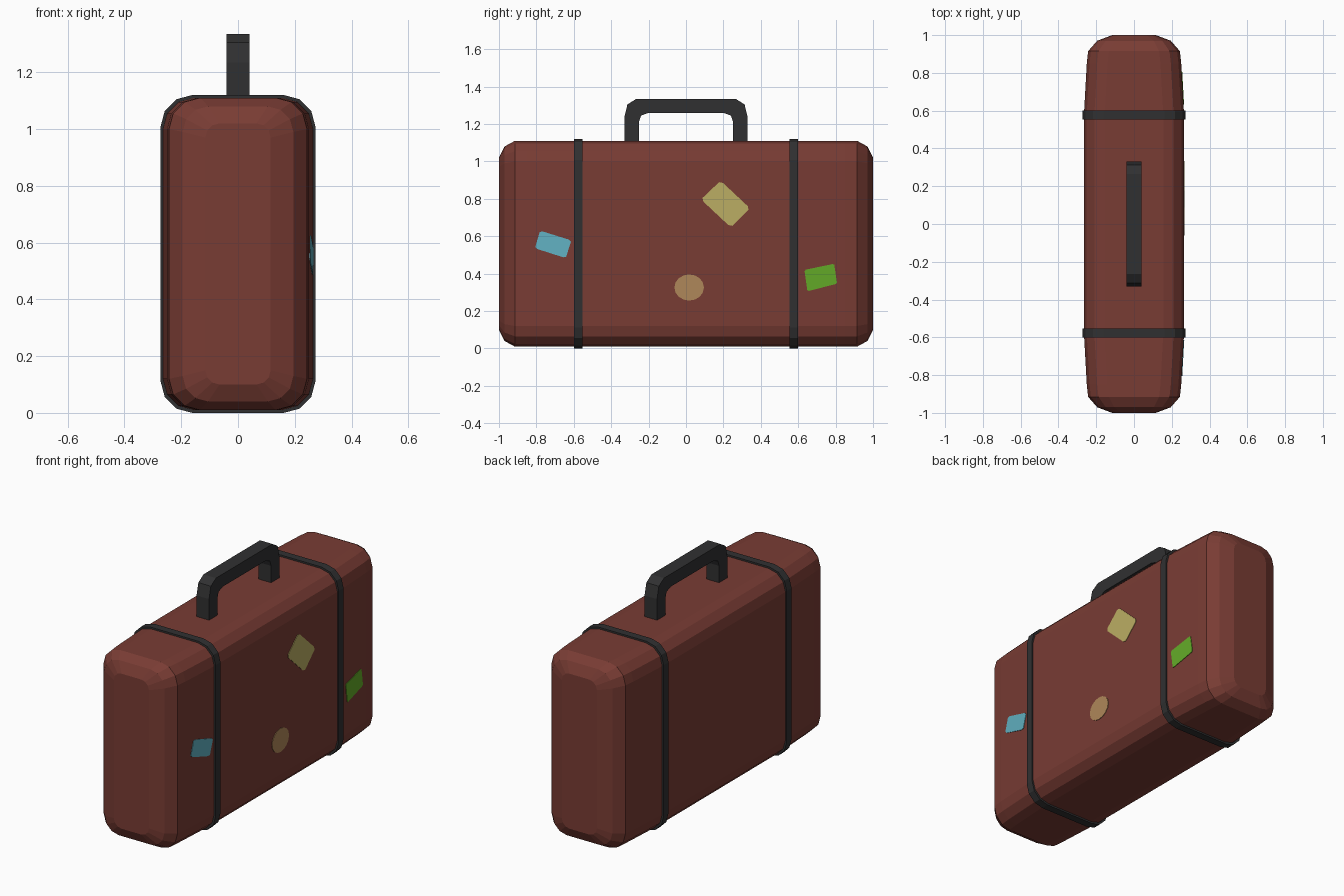
import bpy, bmesh, math

if "Cube" in bpy.data.objects:
    bpy.data.objects.remove(bpy.data.objects["Cube"])


def material(name, rgb):
    m = bpy.data.materials.new(name)
    m.diffuse_color = (*rgb, 1)
    m.use_nodes = True
    m.node_tree.nodes["Principled BSDF"].inputs["Base Color"].default_value = m.diffuse_color
    return m


LEATHER = material("brown_leather", (0.19, 0.045, 0.034))
BLACK = material("black_strap", (0.030, 0.030, 0.031))
YELLOW = material("yellow_label", (0.50, 0.42, 0.125))
BLUE = material("blue_label", (0.12, 0.44, 0.54))
GREEN = material("green_label", (0.125, 0.40, 0.021))
TAN = material("tan_label", (0.43, 0.245, 0.10))


def finish(bm, name, mat):
    bmesh.ops.recalc_face_normals(bm, faces=bm.faces[:])
    me = bpy.data.meshes.new(name)
    bm.to_mesh(me)
    bm.free()
    me.materials.append(mat)
    ob = bpy.data.objects.new(name, me)
    bpy.context.collection.objects.link(ob)
    return ob


def section(y, hx, z0, z1, r, n=3):
    """Rounded rectangle across the case at a given y."""
    pts = []
    for k, (sx, sz) in enumerate([(1, 1), (-1, 1), (-1, -1), (1, -1)]):
        cx = sx * (hx - r)
        cz = z1 - r if sz > 0 else z0 + r
        for i in range(n + 1):
            a = math.pi / 2 * (k + i / n)
            pts.append((cx + r * math.cos(a), y, cz + r * math.sin(a)))
    return pts


def loft(name, sections, mat, ring=False):
    bm = bmesh.new()
    loops = [[bm.verts.new(p) for p in s] for s in sections]
    pairs = list(zip(loops, loops[1:]))
    if ring:
        pairs.append((loops[-1], loops[0]))
    else:
        bm.faces.new(loops[0])
        bm.faces.new(loops[-1])
    for a, b in pairs:
        for i in range(len(a)):
            j = (i + 1) % len(a)
            bm.faces.new((a[i], a[j], b[j], b[i]))
    return finish(bm, name, mat)


# Case body: rounded ends, slight taper beyond the straps
half = [(0.58, 0.265, 0.0, 0.11), (0.85, 0.25, 0.0, 0.11), (0.915, 0.243, 0.0, 0.11),
        (0.97, 0.195, 0.03, 0.09), (1.0, 0.115, 0.09, 0.05)]
stations = [(-y, h, i, r) for y, h, i, r in reversed(half)] + half
loft("case_body", [section(y, h, 0.01 + i, 1.11 - i, r) for y, h, i, r in stations], LEATHER)

# Two straps wrapped round the case
for side, name in ((-1, "front_strap"), (1, "back_strap")):
    ya, yb = side * 0.577 - 0.023, side * 0.577 + 0.023
    outer = (0.273, 0.0, 1.12, 0.112)
    inner = (0.258, 0.015, 1.105, 0.11)
    loft(name, [section(ya, *outer), section(yb, *outer),
                section(yb, *inner), section(ya, *inner)], BLACK, ring=True)

# Handle: square bar bent over the top
out = [(0.33, 1.10), (0.33, 1.235), (0.313, 1.305), (0.265, 1.335)]
inn = [(0.252, 1.10), (0.252, 1.21), (0.24, 1.245), (0.20, 1.26)]
path = list(zip(out, inn))
path += [((-o[0], o[1]), (-i[0], i[1])) for o, i in reversed(path)]
w = 0.041
loft("handle", [[(w, *o), (-w, *o), (-w, *i), (w, *i)] for o, i in path], BLACK)


# Travel labels stuck on the right side, following its taper
def label(name, pts, mat):
    bm = bmesh.new()
    rows = []
    for lift in (0.003, -0.003):
        rows.append([bm.verts.new((0.265 - max(0, abs(y) - 0.58) * 0.0556 + lift, y, z))
                     for y, z in pts])
    top, low = rows
    bm.faces.new(top)
    bm.faces.new(low)
    for i in range(len(pts)):
        j = (i + 1) % len(pts)
        bm.faces.new((top[i], top[j], low[j], low[i]))
    finish(bm, name, mat)


def clipped(pts, t):
    """Trim the corners of a polygon."""
    res = []
    for i, p in enumerate(pts):
        for q in (pts[i - 1], pts[(i + 1) % len(pts)]):
            res.append(tuple(a + (b - a) * t for a, b in zip(p, q)))
    return res


label("yellow_label", clipped([(0.185, 0.897), (0.343, 0.749), (0.239, 0.648), (0.08, 0.797)], 0.08), YELLOW)
label("blue_label", clipped([(-0.78, 0.63), (-0.613, 0.578), (-0.643, 0.483), (-0.808, 0.536)], 0.08), BLUE)
label("green_label", clipped([(0.633, 0.42), (0.792, 0.453), (0.808, 0.346), (0.649, 0.306)], 0.05), GREEN)
label("round_label", [(0.017 + 0.079 * math.cos(a), 0.326 + 0.07 * math.sin(a))
                      for a in (2 * math.pi * k / 16 for k in range(16))], TAN)
